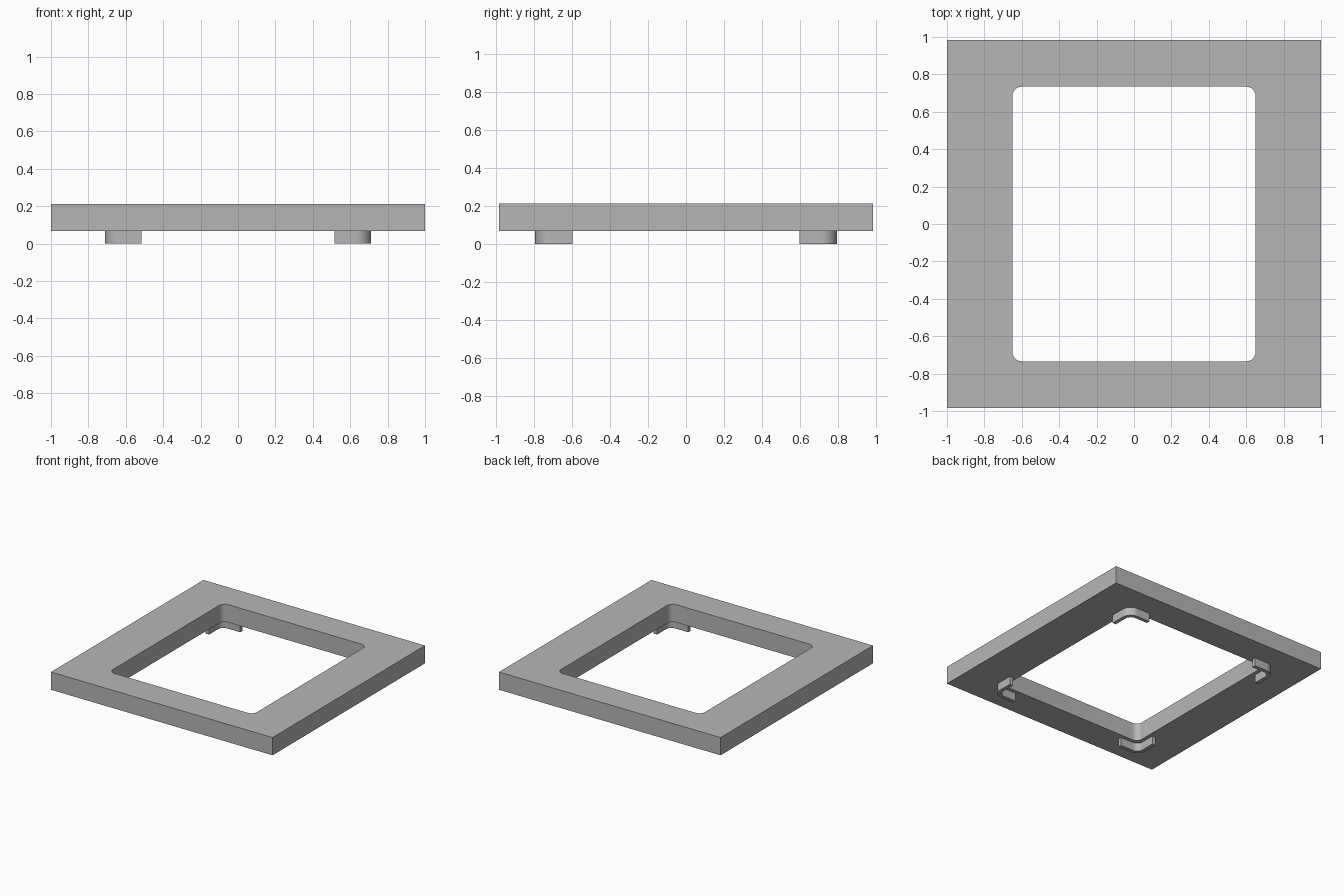
import bpy
import bmesh
from math import cos, sin, pi, radians

if "Cube" in bpy.data.objects:
    bpy.data.objects.remove(bpy.data.objects["Cube"], do_unlink=True)

# Overall sizes
HALF_X, HALF_Y = 1.0, 0.983
PLATE_BOTTOM, PLATE_TOP = 0.068, 0.213
HOLE_X, HOLE_Y, HOLE_R = 0.65, 0.734, 0.05
CLIP_X, CLIP_Y, CLIP_R = 0.71, 0.793, 0.08
CLIP_ARM, CLIP_THICK = 0.195, 0.03
SEGMENTS = 10

grey = bpy.data.materials.new("mid_grey")
grey.use_nodes = True
colour = (0.47, 0.47, 0.47, 1)
grey.diffuse_color = colour
grey.node_tree.nodes["Principled BSDF"].inputs["Base Color"].default_value = colour


def corner_arc(x, y, r):
    """Points of a rounded corner whose sharp tip would be at (x, y), x and y positive."""
    steps = [i / SEGMENTS * pi / 2 for i in range(SEGMENTS + 1)]
    return [(x - r + r * cos(a), y - r + r * sin(a)) for a in steps]


def mirrored(points, sx, sy):
    """Mirror a run of points and keep it counter-clockwise."""
    moved = [(x * sx, y * sy) for x, y in points]
    return moved if sx * sy > 0 else moved[::-1]


def extrude_outlines(name, outlines, bottom, top):
    """Fill flat outlines (inner ones become holes) and extrude them upward."""
    bm = bmesh.new()
    edges = []
    for outline in outlines:
        verts = [bm.verts.new((x, y, bottom)) for x, y in outline]
        edges += [bm.edges.new((v, verts[i - 1])) for i, v in enumerate(verts)]
    bmesh.ops.triangle_fill(bm, edges=edges, use_beauty=True)
    result = bmesh.ops.extrude_face_region(bm, geom=bm.faces[:], use_keep_orig=True)
    raised = [g for g in result["geom"] if isinstance(g, bmesh.types.BMVert)]
    bmesh.ops.translate(bm, verts=raised, vec=(0, 0, top - bottom))
    bmesh.ops.recalc_face_normals(bm, faces=bm.faces[:])
    mesh = bpy.data.meshes.new(name)
    bm.to_mesh(mesh)
    bm.free()
    mesh.materials.append(grey)
    obj = bpy.data.objects.new(name, mesh)
    bpy.context.collection.objects.link(obj)
    bpy.ops.object.select_all(action="DESELECT")
    obj.select_set(True)
    bpy.context.view_layer.objects.active = obj
    bpy.ops.object.shade_smooth_by_angle(angle=radians(30))
    return obj


# Corners in counter-clockwise order
CORNERS = [("back_left", 1, 1), ("back_right", -1, 1),
           ("front_right", -1, -1), ("front_left", 1, -1)]

# Square plate with a rounded rectangular opening
rim = [(HALF_X * sx, HALF_Y * sy) for _, sx, sy in CORNERS]
opening = []
for _, sx, sy in CORNERS:
    opening += mirrored(corner_arc(HOLE_X, HOLE_Y, HOLE_R), sx, sy)
extrude_outlines("frame_plate", [rim, opening], PLATE_BOTTOM, PLATE_TOP)

# Thin L-shaped locating clips under the four corners of the opening
end_x, end_y = CLIP_X - CLIP_ARM, CLIP_Y - CLIP_ARM
inner_x, inner_y = CLIP_X - CLIP_THICK, CLIP_Y - CLIP_THICK
outer = [(CLIP_X, end_y)] + corner_arc(CLIP_X, CLIP_Y, CLIP_R) + [(end_x, CLIP_Y)]
inner = [(inner_x, end_y)] + corner_arc(inner_x, inner_y, CLIP_R - CLIP_THICK) + [(end_x, inner_y)]
for corner, sx, sy in CORNERS:
    extrude_outlines(corner + "_clip", [mirrored(outer + inner[::-1], sx, sy)], 0, PLATE_BOTTOM)
